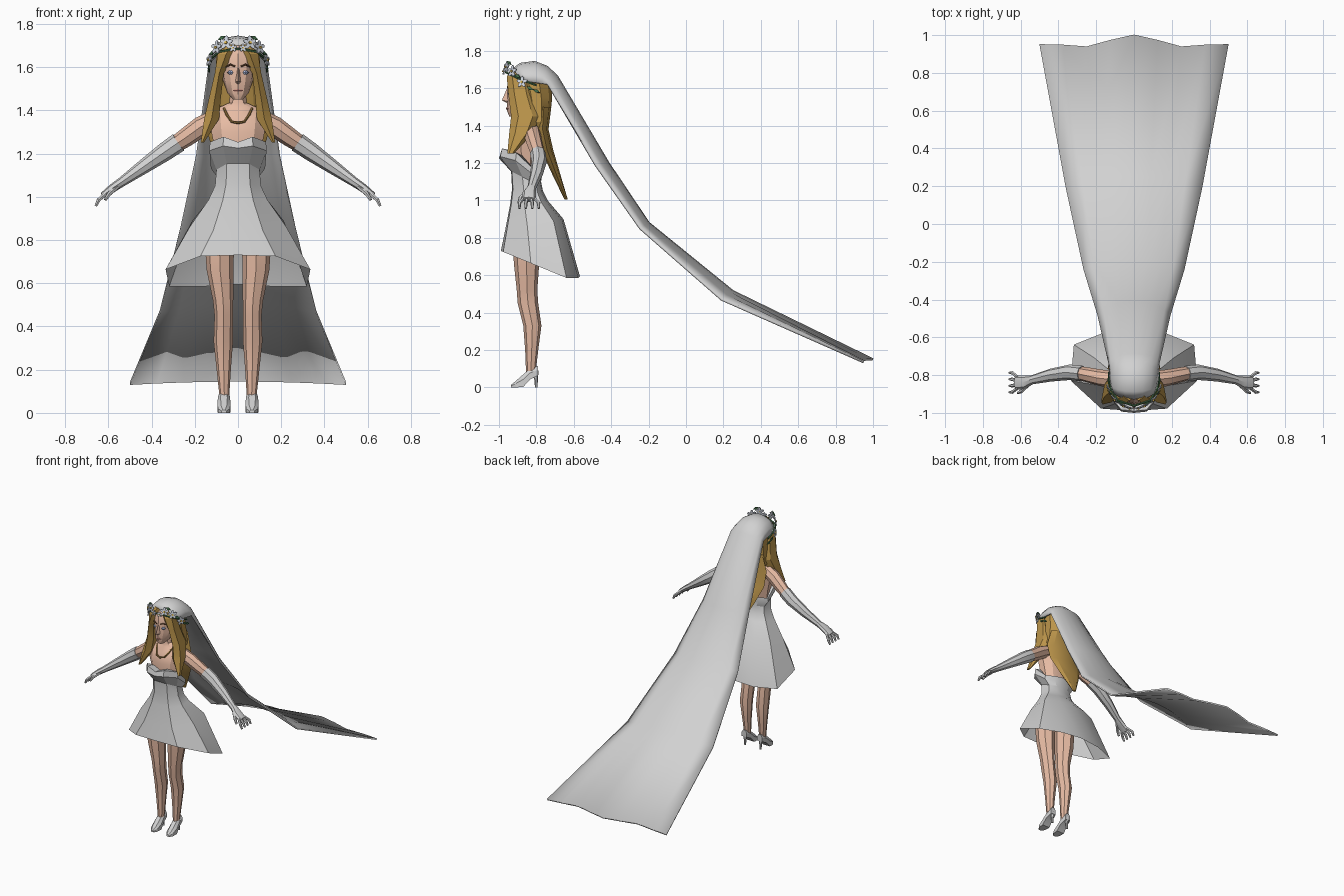
import bpy, bmesh, math
from mathutils import Vector


def material(name, rgb):
    m = bpy.data.materials.new(name)
    m.diffuse_color = (*rgb, 1)
    return m


WHITE = material("white_cloth", (0.64, 0.64, 0.64))
SKIN = material("skin", (0.8, 0.5, 0.37))
HAIR = material("golden_hair", (0.5, 0.3, 0.07))
BROWN = material("dark_brown", (0.13, 0.06, 0.03))
EYE = material("pale_blue", (0.42, 0.5, 0.75))
PETAL = material("petal", (0.66, 0.7, 0.78))
YELLOW = material("flower_centre", (0.75, 0.5, 0.1))
GREEN = material("leaf_green", (0.06, 0.16, 0.07))
GOLD = material("necklace_gold", (0.32, 0.18, 0.05))
LIP = material("lips", (0.55, 0.24, 0.2))


def loft(name, rings, mat, closed=True, caps=True, mirror=False, angle=25):
    """Skin a list of point rings; optionally make a second copy across x."""
    bm = bmesh.new()
    for s in ((1, -1) if mirror else (1,)):
        rows = [[bm.verts.new((s * p[0], p[1], p[2])) for p in r] for r in rings]
        n = len(rows[0])
        for a, b in zip(rows, rows[1:]):
            for i in range(n if closed else n - 1):
                j = (i + 1) % n
                bm.faces.new((a[i], a[j], b[j], b[i]))
        if caps:
            bm.faces.new(rows[0])
            bm.faces.new(rows[-1])
    bmesh.ops.recalc_face_normals(bm, faces=bm.faces)
    me = bpy.data.meshes.new(name)
    bm.to_mesh(me)
    bm.free()
    me.materials.append(mat)
    ob = bpy.data.objects.new(name, me)
    bpy.context.collection.objects.link(ob)
    bpy.ops.object.select_all(action='DESELECT')
    bpy.context.view_layer.objects.active = ob
    ob.select_set(True)
    bpy.ops.object.shade_smooth_by_angle(angle=math.radians(angle))
    return ob


def ring(z, xc, hx, yf, yb, n=10):
    """Horizontal ellipse between a front and a back depth."""
    yc, hy = (yf + yb) / 2, (yb - yf) / 2
    return [(xc + hx * math.sin(2 * math.pi * i / n),
             yc - hy * math.cos(2 * math.pi * i / n), z) for i in range(n)]


def stack(name, rows, mat, n=10, **kw):
    return loft(name, [ring(*r, n=n) for r in rows], mat, **kw)


def tube(name, pts, mat, n=8, ref=(0, 1, 0), **kw):
    """Elliptic tube along a path of (x, y, z, radius_a, radius_b)."""
    ps = [Vector(p[:3]) for p in pts]
    rings = []
    for i, p in enumerate(ps):
        t = (ps[min(i + 1, len(ps) - 1)] - ps[max(i - 1, 0)]).normalized()
        b = t.cross(Vector(ref)).normalized()
        a = b.cross(t)
        rings.append([p + a * pts[i][3] * math.cos(k * 2 * math.pi / n)
                      + b * pts[i][4] * math.sin(k * 2 * math.pi / n) for k in range(n)])
    return loft(name, rings, mat, **kw)


# Torso, neck and head
stack("torso", [(1.05, 0, .09, -.92, -.785), (1.2, 0, .108, -.93, -.78), (1.3, 0, .13, -.94, -.775),
                (1.37, 0, .14, -.915, -.775), (1.41, 0, .10, -.89, -.785),
                (1.435, 0, .042, -.885, -.80), (1.5, 0, .036, -.885, -.815)], SKIN)
stack("head", [(1.45, 0, .022, -.945, -.89), (1.48, 0, .05, -.957, -.84), (1.54, 0, .07, -.957, -.78),
               (1.6, 0, .078, -.957, -.76), (1.66, 0, .08, -.95, -.75), (1.71, 0, .06, -.92, -.78)],
      SKIN, n=12)
loft("nose", [[(-.008, -.95, 1.595), (.008, -.95, 1.595), (0, -.959, 1.595)],
              [(-.016, -.945, 1.53), (.016, -.945, 1.53), (0, -.985, 1.535)],
              [(-.01, -.945, 1.522), (.01, -.945, 1.522), (0, -.96, 1.522)]], SKIN)
tube("lips", [(-.022, -.947, 1.492, .004, .004), (0, -.958, 1.492, .005, .007),
              (.022, -.947, 1.492, .004, .004)], LIP, n=6)
stack("eye", [(1.565, .034, .006, -.95, -.93), (1.574, .034, .016, -.954, -.93),
              (1.584, .034, .008, -.95, -.93)], EYE, n=8, mirror=True)
tube("eyebrow", [(.014, -.955, 1.603, .004, .004), (.036, -.95, 1.612, .005, .005),
                 (.058, -.93, 1.6, .003, .003)], BROWN, n=5, mirror=True)

# Hair: skull mass, front locks and long tapering back
stack("hair_crown", [(1.715, 0, .07, -.90, -.76), (1.66, 0, .105, -.91, -.725), (1.55, 0, .11, -.885, -.715),
                     (1.42, 0, .125, -.85, -.73), (1.37, 0, .10, -.80, -.74)], HAIR)
stack("hair_front_lock", [(1.705, .025, .035, -.935, -.85), (1.66, .055, .045, -.958, -.84),
                          (1.57, .087, .024, -.95, -.82), (1.45, .108, .032, -.935, -.78),
                          (1.36, .122, .04, -.945, -.82), (1.25, .165, .008, -.955, -.92)],
      HAIR, n=6, mirror=True)
stack("hair_back", [(1.5, 0, .11, -.80, -.72), (1.38, 0, .14, -.80, -.735), (1.27, 0, .135, -.775, -.71),
                    (1.15, 0, .085, -.72, -.675), (1.005, 0, .012, -.65, -.632)], HAIR, n=8)

# Dress: one open shell with a high front and a low back hem
XF, YF = (0, .52, 1, .95, .48), (.0, .03, .38, .83, .98)


def dress_ring(zf, zb, hw, yf, yb, p, dip=0):
    half = []
    for fx, fy in zip(XF, YF):
        z = zf + (zb - zf) * min(1, fy * 1.2) ** p
        half.append((fx * hw, yf + fy * (yb - yf), z - (dip if fx == 0 else 0)))
    back = (0, yb, zb + .01)
    return half + [back] + [(-x, y, z) for x, y, z in half[:0:-1]]


loft("dress", [dress_ring(*r) for r in (
    (1.265, 1.14, .112, -.93, -.785, 2, .02),
    (1.278, 1.16, .13, -.99, -.77, 2, .025),
    (1.235, 1.13, .132, -1.0, -.768, 2, .01),
    (1.155, 1.09, .10, -.935, -.775, 1),
    (1.06, 1.04, .106, -.93, -.765, 1),
    (.98, .99, .137, -.94, -.74, 1),
    (.84, .89, .222, -.967, -.655, 1),
    (.73, .585, .335, -.99, -.567, 1))], WHITE, caps=False)

# Arms and long gloves
tube("arm", [(.09, -.825, 1.37, .045, .04), (.17, -.815, 1.325, .044, .048),
             (.24, -.80, 1.275, .04, .044), (.30, -.787, 1.235, .036, .038)], SKIN, mirror=True)
tube("glove", [(.275, -.792, 1.252, .042, .046), (.34, -.785, 1.207, .041, .043),
               (.44, -.80, 1.137, .034, .033), (.54, -.825, 1.067, .024, .022),
               (.58, -.838, 1.04, .036, .02), (.625, -.84, 1.005, .037, .016)], WHITE, mirror=True)
for k in range(4):
    y = -.868 + k * .019
    tube("glove_finger", [(.615, y, 1.012, .009, .01), (.645, y * 1.8 + .672, .985, .0095, .01),
                          (.658, y * 1.8 + .672, .957, .006, .007)], WHITE, n=6, mirror=True)
tube("glove_thumb", [(.56, -.85, 1.045, .011, .012), (.595, -.885, 1.015, .011, .011),
                     (.615, -.895, .985, .007, .007)], WHITE, n=6, ref=(0, 0, 1), mirror=True)

# Legs and high-heeled shoes
stack("leg", [(.9, .075, .06, -.925, -.78), (.75, .085, .066, -.925, -.78), (.66, .083, .062, -.92, -.785),
              (.52, .069, .047, -.905, -.795), (.45, .066, .043, -.9, -.79), (.33, .068, .045, -.87, -.773),
              (.2, .066, .033, -.86, -.79), (.07, .063, .022, -.855, -.805)], SKIN, n=8, mirror=True)
shoe = []
for y, h, zb, zt in ((-.935, .012, 0, .014), (-.91, .027, 0, .035), (-.87, .031, .003, .07),
                     (-.835, .027, .042, .10), (-.79, .021, .065, .115)):
    shoe.append([(.065 - h, y, zb), (.065 + h, y, zb), (.065 + h, y, zb + (zt - zb) * .6),
                 (.065 + h * .5, y, zt), (.065 - h * .5, y, zt), (.065 - h, y, zb + (zt - zb) * .6)])
loft("shoe", shoe, WHITE, mirror=True)
stack("shoe_heel", [(.09, .065, .02, -.83, -.788), (.04, .065, .009, -.81, -.792),
                    (0, .065, .008, -.808, -.794)], WHITE, n=6, mirror=True)

# Veil: cap rows flow into a long widening train
# row: half width, centre y, centre z, edge y, edge z, roundness
VEIL = ((.11, -.925, 1.70, -.88, 1.645, 1), (.12, -.885, 1.73, -.85, 1.635, 1),
        (.125, -.81, 1.74, -.81, 1.63, 1), (.127, -.745, 1.715, -.775, 1.625, 1),
        (.13, -.69, 1.665, -.74, 1.62, 1), (.19, -.415, 1.20, -.485, 1.19, .5),
        (.265, -.2, .88, -.245, .85, .2), (.36, .25, .515, .19, .47, 0),
        (.5, 1.0, .15, .95, .135, 0))
rows = []
for r, (w, yc, zc, ye, ze, k) in enumerate(VEIL):
    row = []
    for i in range(-4, 5):
        t = i / 4
        f = (1 - k) * t * t + k * (1 - math.cos(t * math.pi / 2))
        x = w * ((1 - k) * t + k * math.sin(t * math.pi / 2))
        wave = .05 * math.sin(math.pi * t) ** 2 if r == len(VEIL) - 1 else 0
        row.append((x, yc + (ye - yc) * f - wave, zc + (ze - zc) * f))
    rows.append(row)
veil = loft("veil", rows, WHITE, closed=False, caps=False, angle=40)
solid = veil.modifiers.new("thickness", 'SOLIDIFY')
solid.thickness = .012
solid.offset = 0

# Necklace
half = [(.065, -.875, 1.41), (.052, -.902, 1.38), (.03, -.928, 1.348)]
path = half + [(0, -.938, 1.342)] + [(-x, y, z) for x, y, z in half[::-1]]
tube("necklace", [(*p, .006, .006) for p in path], GOLD, n=6, ref=(0, 0, 1))

# Flower crown: vine, blossoms and leaves
vine = [(.13, -.80, 1.615), (.125, -.87, 1.64), (.085, -.935, 1.672)]
path = vine + [(0, -.963, 1.685)] + [(-x, y, z) for x, y, z in vine[::-1]]
tube("crown_vine", [(*p, .006, .006) for p in path], GREEN, n=5, ref=(0, 0, 1))


def outward(c):
    n = Vector((c.x, (c.y + .82) * .9, .02)).normalized()
    u = n.cross(Vector((0, 0, 1))).normalized()
    return n, u, u.cross(n)


def disc(name, c, n, u, v, ru, rv, depth, mat, sides=6):
    ang = [2 * math.pi * i / sides for i in range(sides)]
    rim = [c + u * ru * math.cos(a) + v * rv * math.sin(a) for a in ang]
    loft(name, [[p - n * depth for p in rim], [p + n * depth for p in rim]], mat, mirror=True)


for pos, size in (((.052, -.955, 1.712), .018), ((.096, -.925, 1.69), .018),
                  ((.128, -.875, 1.632), .017), ((.022, -.968, 1.688), .011)):
    c = Vector(pos)
    n, u, v = outward(c)
    for i in range(5):
        a = 2 * math.pi * i / 5 + math.pi / 2
        d = u * math.cos(a) + v * math.sin(a)
        disc("petal", c + d * size + n * .006, n, d, n.cross(d), size * .85, size * .55, .003, PETAL)
    disc("flower_centre", c + n * .01, n, u, v, size * .4, size * .4, .005, YELLOW)
for pos in ((.075, -.945, 1.735), (.12, -.90, 1.665), (.135, -.835, 1.6), (.134, -.80, 1.585)):
    c = Vector(pos)
    n, u, v = outward(c)
    d = (u + v * .5).normalized()
    disc("leaf", c, n, d, n.cross(d), .022, .009, .003, GREEN, sides=4)
